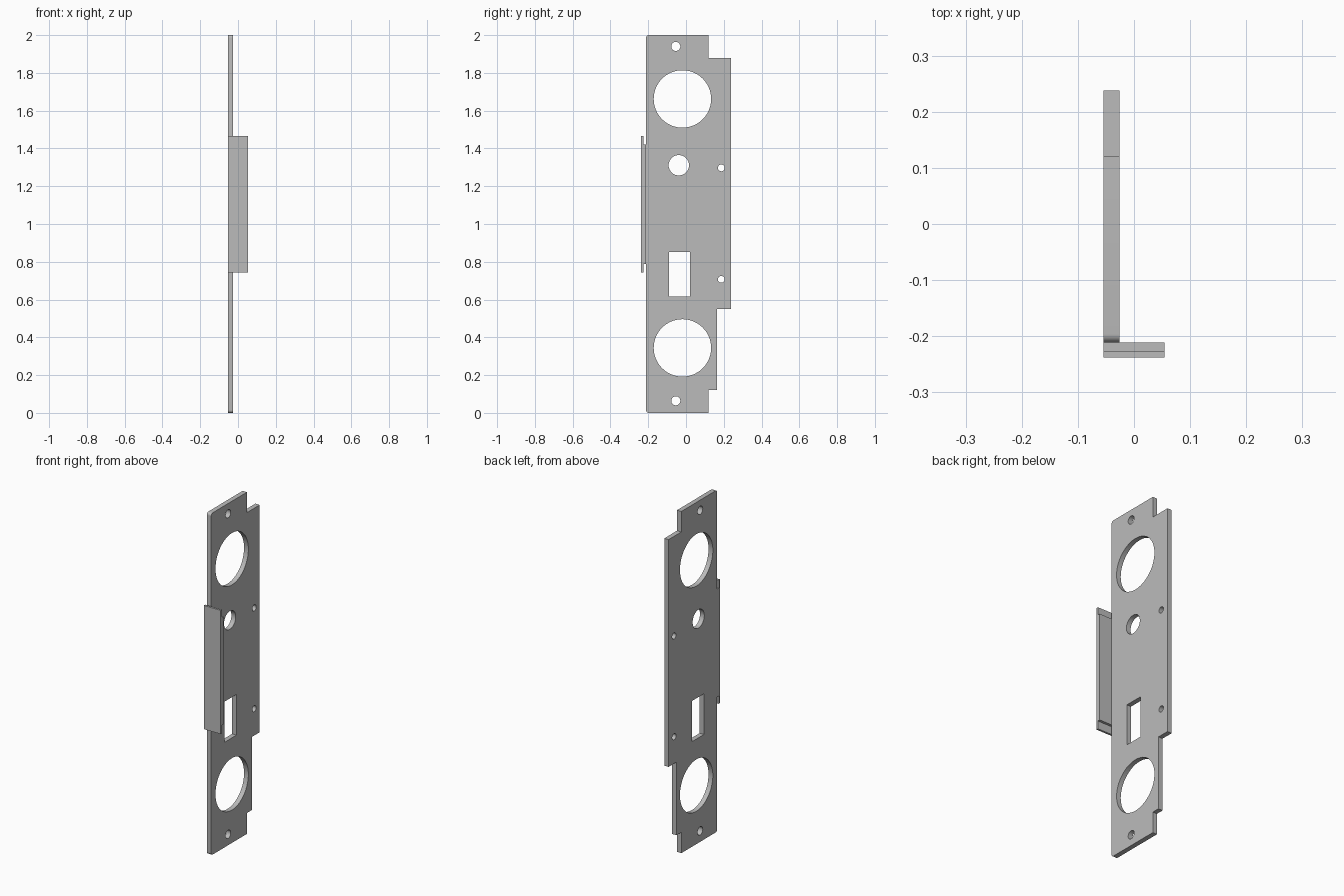
import bpy, bmesh, math
from mathutils import Matrix

cube = bpy.data.objects.get("Cube")
if cube:
    bpy.data.objects.remove(cube, do_unlink=True)

steel = bpy.data.materials.new("grey_steel")
steel.use_nodes = True
GREY = (0.5, 0.5, 0.5, 1)
steel.diffuse_color = GREY
steel.node_tree.nodes["Principled BSDF"].inputs["Base Color"].default_value = GREY


def arc(cy, cz, r, start, end, steps):
    """Points on an arc, angles in degrees."""
    angles = [math.radians(start + (end - start) * i / steps) for i in range(steps + 1)]
    return [(cy + r * math.cos(a), cz + r * math.sin(a)) for a in angles]


def circle(cy, cz, r, steps=48):
    return arc(cy, cz, r, 0, 360, steps)[:-1]


def sheet(name, loops, x_min, x_max):
    """Flat plate in the y-z plane: first loop is the outline, the rest are holes."""
    curve = bpy.data.curves.new(name, 'CURVE')
    curve.dimensions = '2D'
    curve.fill_mode = 'BOTH'
    curve.extrude = (x_max - x_min) / 2
    for loop in loops:
        spline = curve.splines.new('POLY')
        spline.points.add(len(loop) - 1)
        for point, (y, z) in zip(spline.points, loop):
            point.co = (y, z, 0, 1)
        spline.use_cyclic_u = True
    temp = bpy.data.objects.new(name + "_curve", curve)
    bpy.context.collection.objects.link(temp)
    bpy.context.view_layer.update()
    mesh = bpy.data.meshes.new_from_object(
        temp.evaluated_get(bpy.context.evaluated_depsgraph_get()))
    bpy.data.objects.remove(temp, do_unlink=True)
    # Stand the sheet up: local x -> y, local y -> z, local z -> x
    mesh.transform(Matrix(((0, 0, 1, (x_min + x_max) / 2), (1, 0, 0, 0),
                           (0, 1, 0, 0), (0, 0, 0, 1))))
    return finish(name, mesh)


def finish(name, mesh):
    """Weld, orient, colour and shade a part."""
    bm = bmesh.new()
    bm.from_mesh(mesh)
    bmesh.ops.remove_doubles(bm, verts=bm.verts, dist=0.0001)
    bmesh.ops.recalc_face_normals(bm, faces=bm.faces)
    bm.to_mesh(mesh)
    bm.free()
    mesh.name = name
    mesh.materials.clear()
    mesh.materials.append(steel)
    part = bpy.data.objects.new(name, mesh)
    bpy.context.collection.objects.link(part)
    bpy.ops.object.select_all(action='DESELECT')
    part.select_set(True)
    bpy.context.view_layer.objects.active = part
    bpy.ops.object.shade_smooth_by_angle(angle=math.radians(30))
    return part


# Main plate: stepped back edge, rounded front corners
FRONT, R = -0.211, 0.015
outline = [(0.12, 0), (0.12, 0.122), (0.165, 0.122), (0.165, 0.55),
           (0.238, 0.55), (0.238, 1.88), (0.12, 1.88), (0.12, 2)]
outline += arc(FRONT + R, 2 - R, R, 90, 180, 6)
outline += arc(FRONT + R, R, R, 180, 270, 6)

window = [(-0.089, 0.615), (0.022, 0.615), (0.022, 0.853), (-0.089, 0.853)]
holes = [window, circle(-0.038, 1.311, 0.054)]
for z in (0.344, 1.662):
    holes.append(circle(-0.019, z, 0.152, 64))
for z in (0.064, 1.94):
    holes.append(circle(-0.054, z, 0.024, 32))
for z in (0.707, 1.297):
    holes.append(circle(0.187, z, 0.018, 32))
sheet("main_plate", [outline] + holes, -0.054, -0.026)

# Front flange: wide face with a shorter step behind it
LIP_BACK, STEP_BACK = -0.226, FRONT
flange = [(-0.238, 0.742), (LIP_BACK, 0.742), (LIP_BACK, 0.788), (STEP_BACK, 0.788),
          (STEP_BACK, 1.42), (LIP_BACK, 1.42), (LIP_BACK, 1.466), (-0.238, 1.466)]
sheet("front_flange", [flange], -0.054, 0.054)
